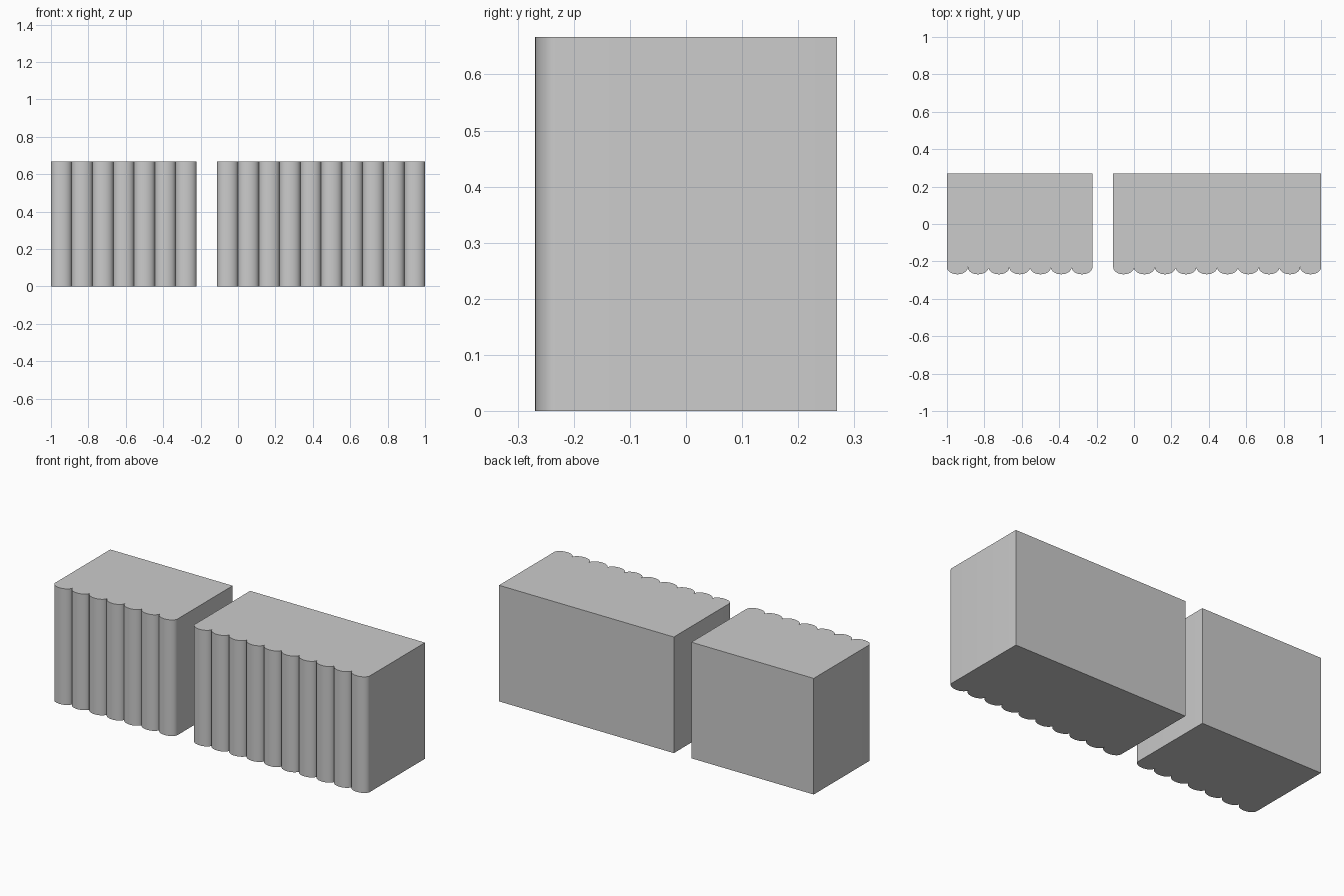
import bpy, bmesh, math

if "Cube" in bpy.data.objects:
    bpy.data.objects.remove(bpy.data.objects["Cube"])

FLUTE = 2 / 18          # width of one rounded flute
HEIGHT = 0.667
BACK, FRONT, BULGE = 0.269, -0.269, 0.038
STEPS = 16


def fluted_block(name, x0, count):
    # plan outline: scalloped front, straight sides and back
    pts = [(x0, FRONT + BULGE)]
    for i in range(count):
        cx = x0 + (i + 0.5) * FLUTE
        for s in range(1, STEPS + 1):
            a = math.pi * s / STEPS
            pts.append((cx - math.cos(a) * FLUTE / 2,
                        FRONT + BULGE - math.sin(a) * BULGE))
    pts += [(x0 + count * FLUTE, BACK), (x0, BACK)]

    # extrude the outline upward
    bm = bmesh.new()
    base = bm.faces.new([bm.verts.new((x, y, 0)) for x, y in pts])
    ext = bmesh.ops.extrude_face_region(bm, geom=[base], use_keep_orig=True)
    top = [v for v in ext["geom"] if isinstance(v, bmesh.types.BMVert)]
    bmesh.ops.translate(bm, verts=top, vec=(0, 0, HEIGHT))
    bmesh.ops.recalc_face_normals(bm, faces=bm.faces)
    mesh = bpy.data.meshes.new(name)
    bm.to_mesh(mesh)
    bm.free()
    obj = bpy.data.objects.new(name, mesh)
    bpy.context.collection.objects.link(obj)

    # smooth flutes, sharp creases
    bpy.ops.object.select_all(action='DESELECT')
    obj.select_set(True)
    bpy.context.view_layer.objects.active = obj
    bpy.ops.object.shade_smooth_by_angle(angle=math.radians(35))


# short and long blocks, one flute width apart
fluted_block("short_fluted_block", -1, 7)
fluted_block("long_fluted_block", -1 + 8 * FLUTE, 10)
